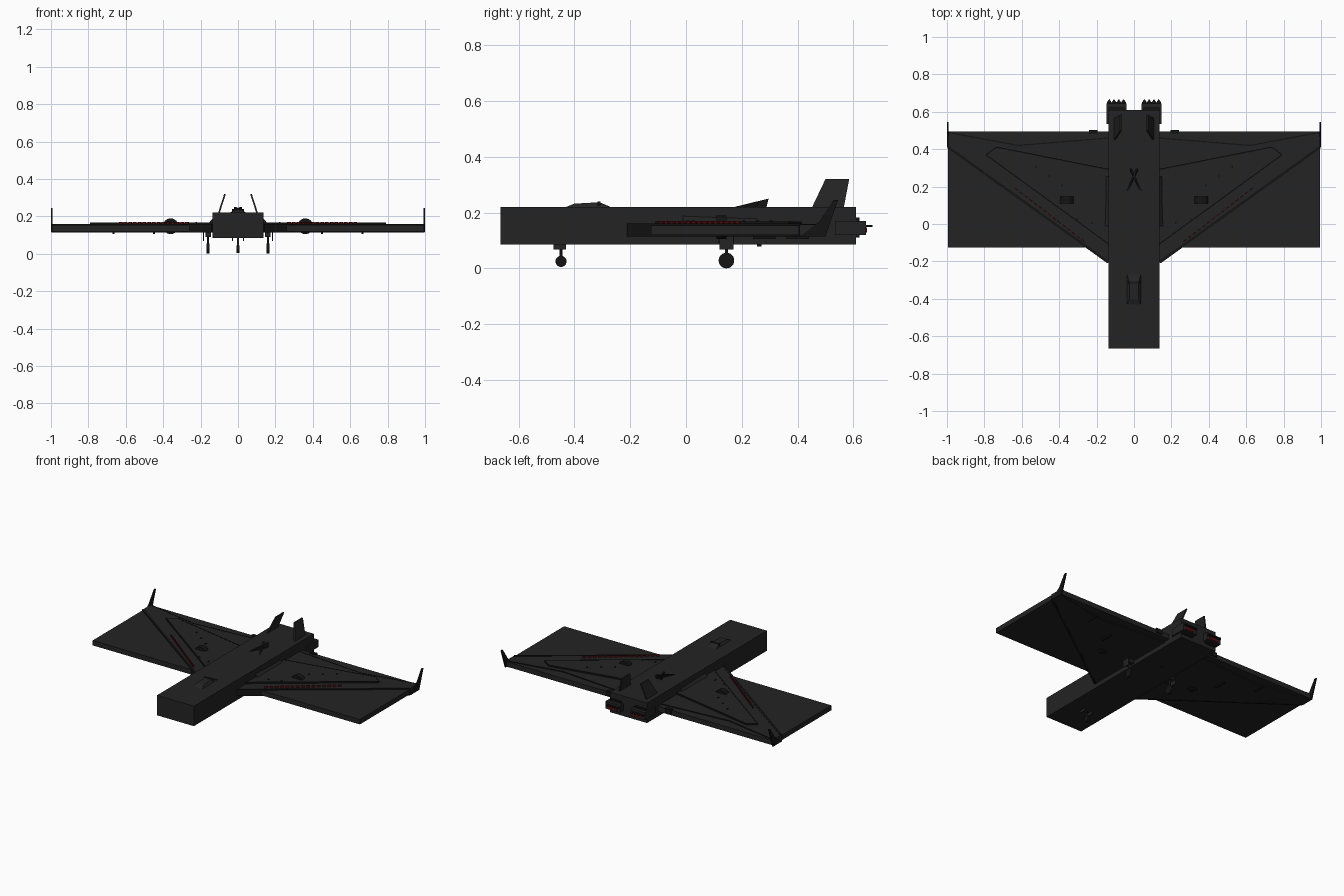
import bpy
import bmesh
from math import pi
from mathutils import Vector

cube = bpy.data.objects.get("Cube")
if cube:
    bpy.data.objects.remove(cube, do_unlink=True)


def material(name, colour):
    m = bpy.data.materials.new(name)
    m.use_nodes = True
    m.diffuse_color = (*colour, 1)
    bsdf = m.node_tree.nodes["Principled BSDF"]
    bsdf.inputs["Base Color"].default_value = (*colour, 1)
    bsdf.inputs["Roughness"].default_value = 0.8
    return m


GREY = material("charcoal", (0.017, 0.017, 0.017))
BLACK = material("trim black", (0.007, 0.007, 0.007))
RED = material("dark red", (0.11, 0.004, 0.005))


def finish(name, bm, mat):
    bmesh.ops.recalc_face_normals(bm, faces=bm.faces)
    mesh = bpy.data.meshes.new(name)
    bm.to_mesh(mesh)
    bm.free()
    mesh.materials.append(mat)
    ob = bpy.data.objects.new(name, mesh)
    bpy.context.collection.objects.link(ob)
    return ob


def loft(name, low, high, mat):
    """Solid between two matching outlines."""
    bm = bmesh.new()
    a = [bm.verts.new(p) for p in low]
    b = [bm.verts.new(p) for p in high]
    bm.faces.new(a)
    bm.faces.new(b)
    n = len(a)
    for i in range(n):
        j = (i + 1) % n
        bm.faces.new((a[i], a[j], b[j], b[i]))
    return finish(name, bm, mat)


def plate(name, outline, z0, z1, mat, side=1):
    return loft(name, [(side * x, y, z0) for x, y in outline],
                [(side * x, y, z1) for x, y in outline], mat)


def fin(name, outline, x_of_z, width, mat, side=1):
    """Upright blade from a (y, z) outline, leaning with height."""
    return loft(name, *[[(side * (x_of_z(z) + d), y, z) for y, z in outline]
                        for d in (-width / 2, width / 2)], mat)


def box(name, x, y, z, mat, side=1):
    return plate(name, [(x[0], y[0]), (x[1], y[0]), (x[1], y[1]), (x[0], y[1])],
                 z[0], z[1], mat, side)


def cylinder(name, loc, radius, depth, axis, mat, verts=24):
    rot = {"X": (0, pi / 2, 0), "Y": (pi / 2, 0, 0), "Z": (0, 0, 0)}[axis]
    bpy.ops.mesh.primitive_cylinder_add(vertices=verts, radius=radius, depth=depth,
                                        location=loc, rotation=rot)
    ob = bpy.context.object
    ob.name = name
    ob.data.materials.append(mat)
    bpy.ops.object.shade_smooth_by_angle()
    return ob


def strip(name, p, q, width, z0, z1, mat, side):
    """Straight flat trim strip between two plan points."""
    p, q = Vector(p), Vector(q)
    n = (q - p).normalized().orthogonal() * width / 2
    return plate(name, [p - n, q - n, q + n, p + n], z0, z1, mat, side)


# Fuselage and slab wing
box("fuselage", (-0.137, 0.137), (-0.665, 0.61), (0.085, 0.22), GREY)
box("wing_slab", (-0.995, 0.995), (-0.125, 0.495), (0.12, 0.153), GREY)

# Canopy with framed glass
loft("canopy", [(-0.037, -0.43, 0.22), (0.037, -0.43, 0.22), (0.037, -0.27, 0.22), (-0.037, -0.27, 0.22)],
     [(-0.025, -0.4, 0.232), (0.025, -0.4, 0.232), (0.025, -0.31, 0.237), (-0.025, -0.31, 0.237)], GREY)
box("canopy_rear_frame", (-0.033, 0.033), (-0.317, -0.307), (0.222, 0.239), BLACK)

for s, tag in ((1, "left"), (-1, "right")):
    # Delta wing skin and raised inner panel
    delta = [(0.13, -0.21), (0.995, 0.41), (0.995, 0.49), (0.62, 0.42), (0.13, 0.46)]
    plate(tag + "_delta_skin", delta, 0.115, 0.158, GREY, s)
    panel = [(0.13, -0.11), (0.79, 0.37), (0.735, 0.41), (0.13, 0.29)]
    plate(tag + "_raised_panel", panel, 0.155, 0.167, GREY, s)
    strip(tag + "_leading_edge", (0.137, -0.205), (0.993, 0.41), 0.014, 0.114, 0.16, BLACK, s)
    for i, (a, b) in enumerate(((0, 1), (1, 2), (2, 3))):
        strip(f"{tag}_panel_seam_{i}", panel[a], panel[b], 0.007, 0.156, 0.168, BLACK, s)
    for i, (a, b) in enumerate(((2, 3), (3, 4))):
        strip(f"{tag}_flap_seam_{i}", delta[a], delta[b], 0.007, 0.154, 0.159, BLACK, s)

    # Dashed red stripe along the panel edge
    start, end = Vector((0.265, -0.095)), Vector((0.645, 0.2))
    count = 15
    for i in range(count):
        a = start.lerp(end, i / count)
        b = start.lerp(end, (i + 0.6) / count)
        strip(f"{tag}_red_dash_{i}", a, b, 0.006, 0.158, 0.17, RED, s)

    # Wing pod, root fairing and small fittings
    cylinder(tag + "_wing_pod", (s * 0.36, 0.128, 0.147), 0.042, 0.036, "Y", BLACK)
    loft(tag + "_root_fairing", [(s * 0.13, -0.01, 0.155), (s * 0.165, -0.01, 0.155), (s * 0.13, -0.01, 0.195)],
         [(s * 0.13, 0.255, 0.155), (s * 0.165, 0.255, 0.155), (s * 0.13, 0.255, 0.185)], GREY)
    box(tag + "_flap_actuator", (0.195, 0.24), (0.48, 0.502), (0.13, 0.16), BLACK, s)
    for i, (x, y) in enumerate(((0.45, 0.24), (0.665, 0.36))):
        box(f"{tag}_under_fitting_{i}", (x - 0.005, x + 0.005), (y, y + 0.08),
            (0.106, 0.118), BLACK, s)
    for i, (x, y) in enumerate(((0.22, 0.0), (0.3, 0.02), (0.38, 0.2), (0.45, 0.25), (0.52, 0.3))):
        box(f"{tag}_top_fitting_{i}", (x, x + 0.008), (y, y + 0.012), (0.165, 0.171), BLACK, s)

    # Winglet and inward-leaning tail fin
    fin(tag + "_winglet", [(0.41, 0.115), (0.5, 0.115), (0.545, 0.245), (0.53, 0.245), (0.48, 0.17)],
        lambda z: 0.996, 0.008, BLACK, s)
    fin(tag + "_tail_fin", [(0.45, 0.215), (0.565, 0.215), (0.585, 0.32), (0.5, 0.32)],
        lambda z: 0.103 - (z - 0.215) * 0.32, 0.009, GREY, s)

    # Engine casing, toothed nozzle and red exhaust
    box(tag + "_engine", (0.04, 0.147), (0.535, 0.645), (0.12, 0.17), GREY, s)
    teeth = [(0.043, 0.62)]
    for i in range(4):
        x = 0.043 + 0.0255 * i
        teeth += [(x, 0.65), (x + 0.0127, 0.668)]
    teeth += [(0.145, 0.65), (0.145, 0.62)]
    plate(tag + "_nozzle_teeth", teeth, 0.149, 0.155, BLACK, s)
    box(tag + "_nozzle_collar", (0.052, 0.135), (0.6, 0.622), (0.11, 0.182), BLACK, s)
    box(tag + "_exhaust_glow", (0.06, 0.128), (0.643, 0.648), (0.128, 0.147), RED, s)

    # Dorsal strakes, crossing on the centreline
    loft(tag + "_dorsal_strake",
         [(s * 0.042, 0.175, 0.218), (s * 0.032, 0.175, 0.218), (s * -0.022, 0.288, 0.218), (s * -0.01, 0.288, 0.218)],
         [(s * 0.042, 0.177, 0.221), (s * 0.032, 0.177, 0.221), (s * -0.022, 0.296, 0.25), (s * -0.01, 0.296, 0.25)],
         BLACK)

    # Main landing gear
    cylinder(tag + "_main_wheel", (s * 0.16, 0.145, 0.028), 0.028, 0.016, "X", BLACK)
    cylinder(tag + "_main_strut", (s * 0.16, 0.145, 0.075), 0.006, 0.09, "Z", GREY, 12)
    box(tag + "_main_bracket", (0.145, 0.175), (0.115, 0.172), (0.09, 0.118), GREY, s)
    box(tag + "_main_door", (0.183, 0.187), (0.12, 0.17), (0.068, 0.118), GREY, s)
    box(tag + "_nose_door", (0.028, 0.031), (-0.475, -0.43), (0.068, 0.088), GREY, s)

# Nose landing gear and belly aerial
cylinder("nose_wheel", (0, -0.448, 0.025), 0.02, 0.014, "X", BLACK)
cylinder("nose_strut", (0, -0.448, 0.062), 0.005, 0.06, "Z", GREY, 12)
box("belly_aerial", (-0.004, 0.004), (0.255, 0.27), (0.078, 0.087), BLACK)
